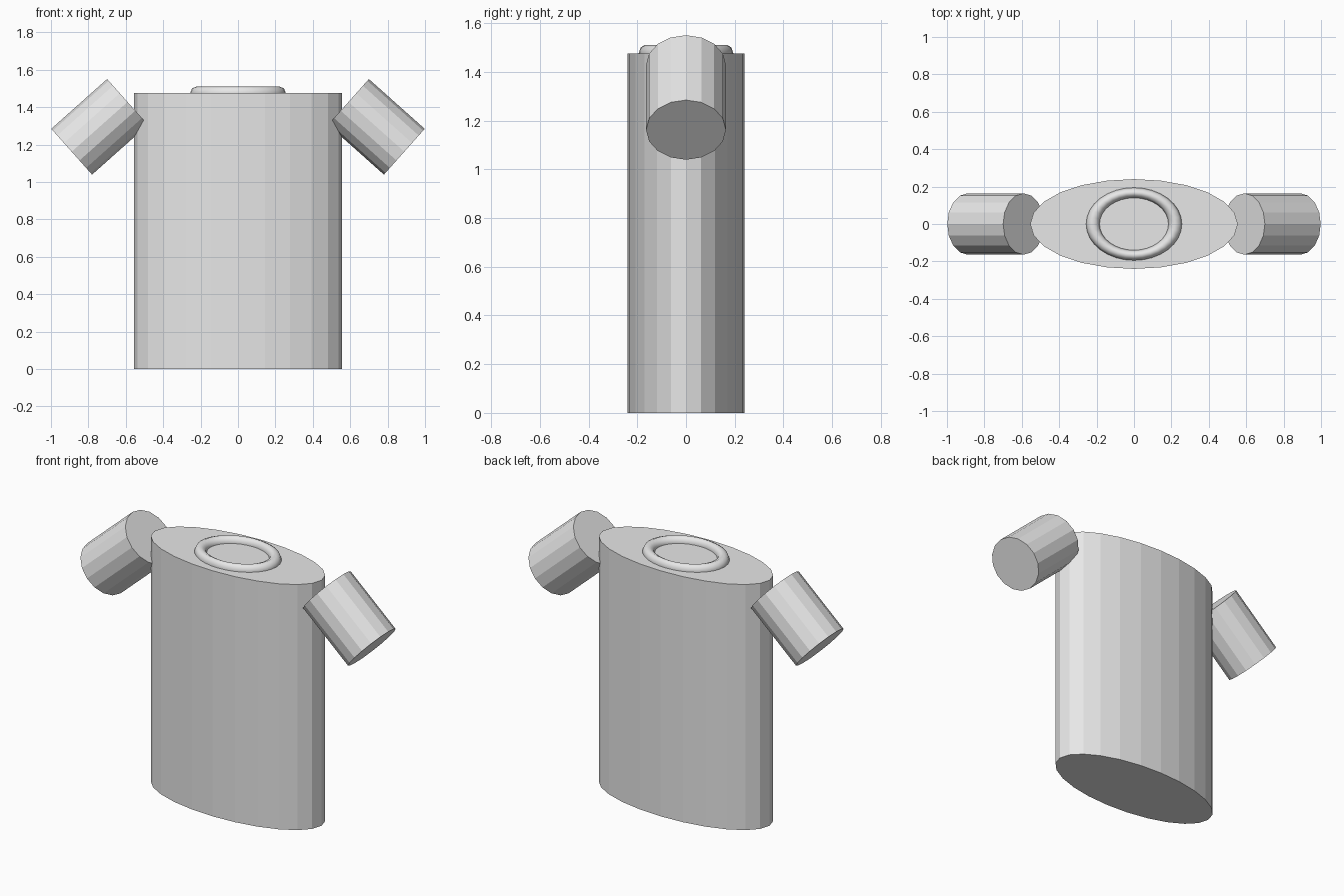
import bpy
import math

if "Cube" in bpy.data.objects:
    bpy.data.objects.remove(bpy.data.objects["Cube"])

# One plain grey for every part
grey = bpy.data.materials.new("light_grey")
grey.diffuse_color = (0.8, 0.8, 0.8, 1.0)
grey.use_nodes = True
grey.node_tree.nodes["Principled BSDF"].inputs["Base Color"].default_value = grey.diffuse_color


def finish(name, scale=(1, 1, 1)):
    obj = bpy.context.object
    obj.name = name
    obj.scale = scale
    obj.data.materials.append(grey)
    return obj


def cylinder(name, sides, radius, depth, location, rotation=(0, 0, 0), scale=(1, 1, 1)):
    bpy.ops.mesh.primitive_cylinder_add(vertices=sides, radius=radius, depth=depth,
                                        location=location, rotation=rotation)
    return finish(name, scale)


# Torso: oval, faceted column
HEIGHT = 1.475
cylinder("torso", 24, 0.555, HEIGHT, (0, 0, HEIGHT / 2), scale=(1, 0.24 / 0.555, 1))

# Short sleeves: slope down and outwards, sunk into the torso sides
for side, name in ((-1, "left_sleeve"), (1, "right_sleeve")):
    cylinder(name, 16, 0.164, 0.40, (side * 0.74, 0, 1.295),
             rotation=(0, side * math.radians(131.7), 0))

# Neckband: oval ring half sunk into the torso top
bpy.ops.mesh.primitive_torus_add(major_radius=0.22, minor_radius=0.036,
                                 major_segments=32, minor_segments=8,
                                 location=(0, 0, HEIGHT))
finish("neckband", (1, 0.76, 1))
bpy.ops.object.shade_smooth_by_angle(angle=math.radians(50))
